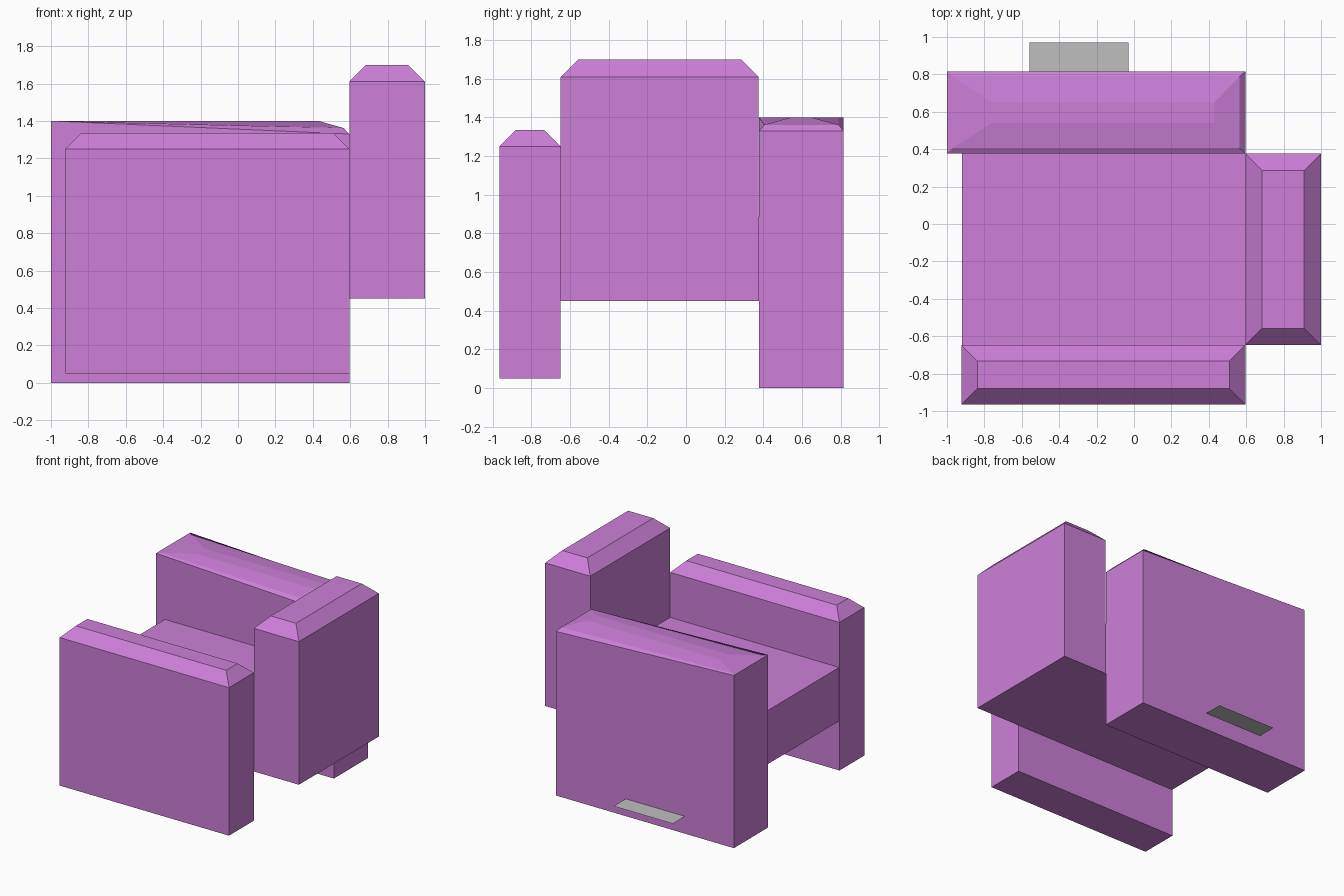
import bpy
import bmesh

if "Cube" in bpy.data.objects:
    bpy.data.objects.remove(bpy.data.objects["Cube"])


def material(name, rgb):
    m = bpy.data.materials.new(name)
    m.diffuse_color = (*rgb, 1.0)
    m.use_nodes = True
    m.node_tree.nodes["Principled BSDF"].inputs["Base Color"].default_value = m.diffuse_color
    return m


PURPLE = material("purple fabric", (0.61, 0.214, 0.69))
GREY = material("light grey", (0.52, 0.52, 0.52))


def ring(x0, x1, y0, y1, z_left, z_right):
    """Rectangle whose height may differ between its left and right ends."""
    return [(x0, y0, z_left), (x1, y0, z_right),
            (x1, y1, z_right), (x0, y1, z_left)]


def stack(name, rings, mat):
    """Join four-cornered rings from bottom to top and cap both ends."""
    bm = bmesh.new()
    loops = [[bm.verts.new(p) for p in r] for r in rings]
    if len(loops) > 1:
        bm.faces.new(loops[0][::-1])
    for a, b in zip(loops, loops[1:]):
        for i in range(4):
            j = (i + 1) % 4
            bm.faces.new((a[i], a[j], b[j], b[i]))
    bm.faces.new(loops[-1])
    mesh = bpy.data.meshes.new(name)
    bm.to_mesh(mesh)
    bm.free()
    mesh.materials.append(mat)
    obj = bpy.data.objects.new(name, mesh)
    bpy.context.collection.objects.link(obj)
    return obj


def chamfered_cushion(name, x0, x1, y0, y1, z0, z1, top, inset):
    """Upright block with a sloped border around its flat top."""
    return stack(name, [
        ring(x0, x1, y0, y1, z0, z0),
        ring(x0, x1, y0, y1, z1, z1),
        ring(x0 + inset, x1 - inset, y0 + inset, y1 - inset, top, top),
    ], PURPLE)


# Seat slab
stack("seat", [ring(-0.92, 0.595, -0.65, 0.378, z, z) for z in (0.45, 0.885)], PURPLE)

# Front armrest and backrest
chamfered_cushion("front_armrest", -0.923, 0.595, -0.965, -0.648, 0.05, 1.25, 1.335, 0.085)
chamfered_cushion("backrest", 0.595, 1.0, -0.648, 0.376, 0.45, 1.61, 1.70, 0.09)

# Rear armrest, with a rim sloping down to the backrest and a softly raised top
stack("rear_armrest", [
    ring(-1.0, 0.595, 0.378, 0.815, 0.0, 0.0),
    ring(-1.0, 0.595, 0.378, 0.815, 1.40, 1.33),
    ring(-0.97, 0.565, 0.405, 0.79, 1.40, 1.362),
    ring(-0.76, 0.43, 0.54, 0.65, 1.40, 1.40),
], PURPLE)

# Thin tab sticking out of the rear armrest
stack("rear_tab", [ring(-0.56, -0.03, 0.815, 0.97, 0.14, 0.14)], GREY)
